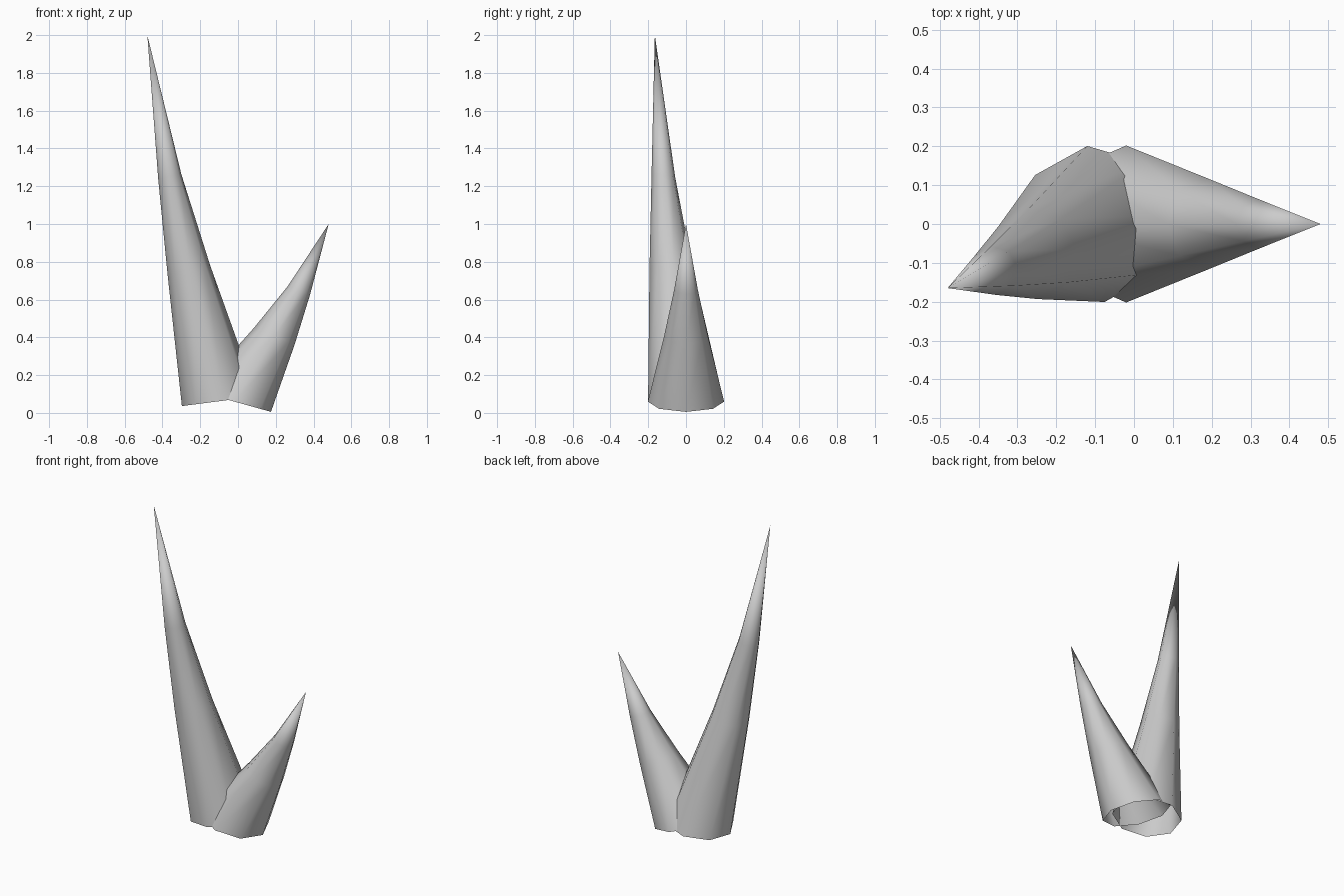
import bpy
import bmesh
import math
from mathutils import Vector, Matrix

cube = bpy.data.objects.get("Cube")
if cube:
    bpy.data.objects.remove(cube, do_unlink=True)

SIDES = 8

# Single plain grey
grey = bpy.data.materials.new("plain grey")
grey.use_nodes = True
grey.diffuse_color = (0.6, 0.6, 0.6, 1)
bsdf = next(n for n in grey.node_tree.nodes if n.type == 'BSDF_PRINCIPLED')
bsdf.inputs["Base Color"].default_value = grey.diffuse_color


def make_blade(name, rings, tip, twist):
    """Open-bottomed curved spike: rings are (centre, radius, slope along x)."""
    bm = bmesh.new()
    loops = []
    for centre, radius, slope in rings:
        tilt = Matrix.Rotation(-math.atan(slope), 3, 'Y')
        loop = []
        for i in range(SIDES):
            a = math.tau * i / SIDES + math.radians(twist)
            offset = Vector((radius * math.cos(a), radius * math.sin(a), 0))
            loop.append(bm.verts.new(Vector(centre) + tilt @ offset))
        loops.append(loop)
    apex = bm.verts.new(tip)
    for i in range(SIDES):
        j = (i + 1) % SIDES
        for low, high in zip(loops, loops[1:]):
            bm.faces.new((low[i], low[j], high[j], high[i]))
        bm.faces.new((loops[-1][i], loops[-1][j], apex))
    for face in bm.faces:
        face.smooth = True
    mesh = bpy.data.meshes.new(name)
    bm.to_mesh(mesh)
    bm.free()
    mesh.materials.append(grey)
    obj = bpy.data.objects.new(name, mesh)
    bpy.context.collection.objects.link(obj)
    return obj


# Tall blade leaning right and forward
make_blade("tall_blade", [
    ((-0.098, 0, 0.062), 0.202, 0.13),
    ((-0.26, -0.078, 0.757), 0.116, 0.2),
    ((-0.361, -0.12, 1.25), 0.063, 0.2),
], (-0.48, -0.165, 2.0), 6.4)

# Short blade leaning left
make_blade("short_blade", [
    ((-0.02, 0, 0.06), 0.202, -0.28),
    ((0.193, 0, 0.407), 0.116, -0.42),
    ((0.323, 0, 0.65), 0.063, -0.35),
], (0.48, 0, 1.0), 0)
